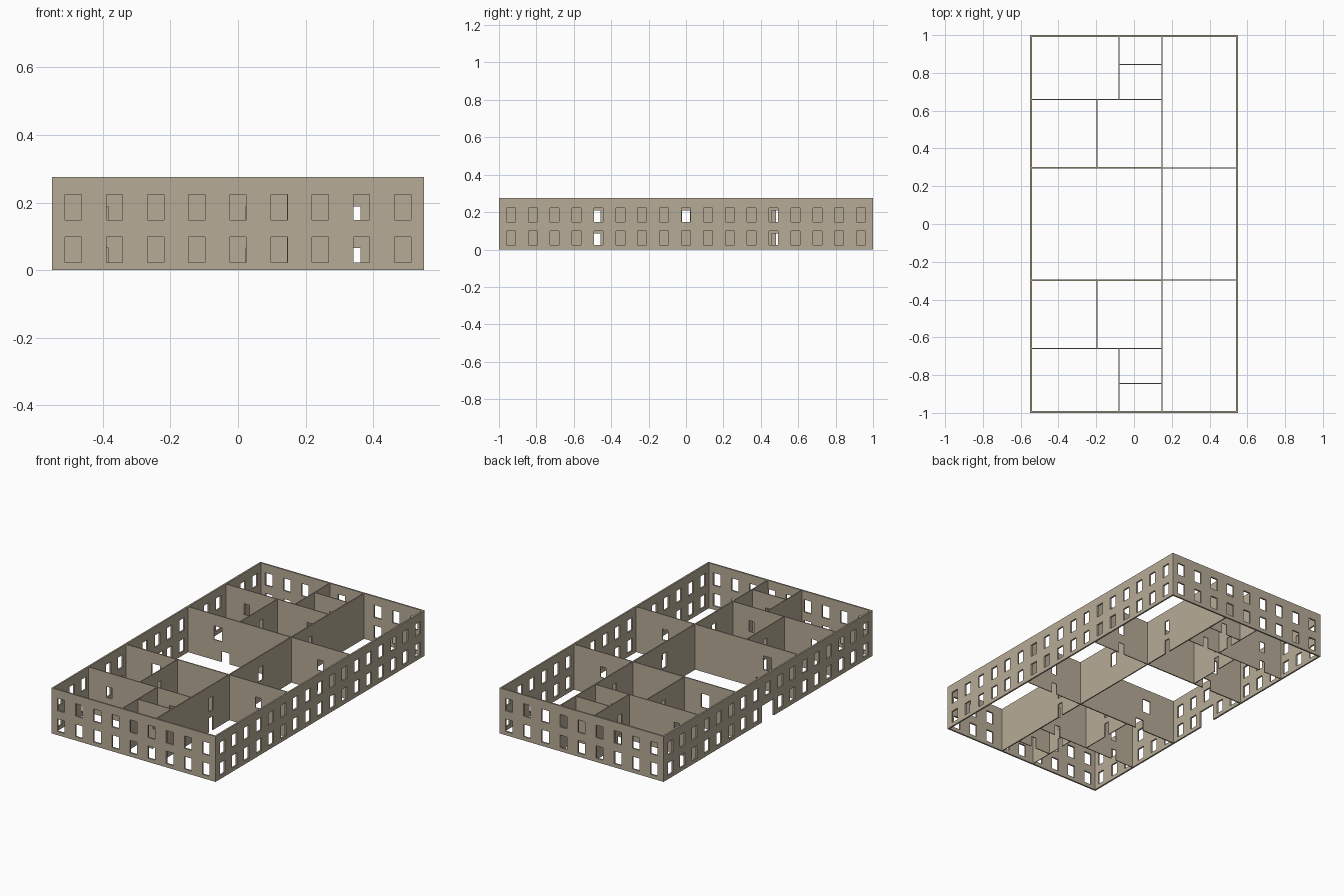
import bpy
import bmesh

cube = bpy.data.objects.get("Cube")
if cube:
    bpy.data.objects.remove(cube)

W, L, H = 0.55, 1.0, 0.275      # half width, half length, wall height
T = 0.01                        # outer wall thickness
FLOOR = 0.123                   # level of the upper storey

stone = bpy.data.materials.new("warm_stone")
stone.use_nodes = True
stone.diffuse_color = (0.47, 0.41, 0.31, 1)
stone.node_tree.nodes["Principled BSDF"].inputs["Base Color"].default_value = stone.diffuse_color


def wall(name, axis, at, start, end, thick, holes):
    """Upright wall along an axis, with rectangular holes (u0, u1, z0, z1)."""
    us = sorted({start, end, *(u for h in holes for u in h[:2])})
    zs = sorted({0, H, *(z for h in holes for z in h[2:])})
    bm = bmesh.new()

    def point(u, z):
        return bm.verts.new((u, at, z) if axis == "x" else (at, u, z))

    grid = [[point(u, z) for z in zs] for u in us]
    for i in range(len(us) - 1):
        for j in range(len(zs) - 1):
            u, z = (us[i] + us[i + 1]) / 2, (zs[j] + zs[j + 1]) / 2
            if not any(a < u < b and c < z < d for a, b, c, d in holes):
                bm.faces.new((grid[i][j], grid[i + 1][j], grid[i + 1][j + 1], grid[i][j + 1]))
    loose = [v for v in bm.verts if not v.link_faces]
    bmesh.ops.delete(bm, geom=loose, context="VERTS")
    mesh = bpy.data.meshes.new(name)
    bm.to_mesh(mesh)
    bm.free()
    mesh.materials.append(stone)
    obj = bpy.data.objects.new(name, mesh)
    bpy.context.collection.objects.link(obj)
    solid = obj.modifiers.new("thickness", "SOLIDIFY")
    solid.thickness = thick
    solid.offset = 0
    return obj


def windows(count, pitch):
    """Two rows of evenly spaced windows."""
    holes = []
    for i in range(count):
        c = (i - (count - 1) / 2) * pitch
        for z in (0.023, 0.148):
            holes.append((c - 0.024, c + 0.024, z, z + 0.075))
    return holes


def door(c, level=0, height=0.065, width=0.035):
    z = level * FLOOR
    return (c - width / 2, c + width / 2, z, z + height)


def doors(c, **size):
    """The same door on both storeys."""
    return [door(c, 0, **size), door(c, 1, **size)]


# Outer walls; the left-hand x wall also has the entrance
for name, side in (("front_wall", -1), ("back_wall", 1)):
    wall(name, "x", side * (L - T / 2), -W + T, W - T, T, windows(9, 0.1217))
side_windows = windows(17, 0.117)
wall("left_wall", "y", W - T / 2, -L, L, T, side_windows)
wall("right_wall", "y", -W + T / 2, -L, L, T, side_windows + [(-0.058, 0.058, 0, 0.1)])

# Long corridor wall
SPINE = 0.148
tall = dict(height=0.085)
wall("spine_wall", "y", SPINE, -L + T, L - T, 0.007,
     doors(-0.475, **tall) + doors(0.475, **tall) + [door(0, 1, 0.087, 0.045)])

# Room partitions, repeated at both ends
for end, s in (("front", -1), ("back", 1)):
    wall(end + "_hall_wall", "x", s * 0.2975, -W + T, SPINE, 0.007,
         [door(-0.29, 0, 0.065, 0.055), door(-0.34, 1, 0.083, 0.055)])
    wall(end + "_wing_wall", "x", s * 0.2975, SPINE, W - T, 0.005, doors(0.345))
    wall(end + "_room_wall", "x", s * 0.658, -W + T, SPINE, 0.005,
         doors(-0.4) + doors(0.02))
    lo, hi = sorted((s * 0.2975, s * 0.658))
    wall(end + "_divider", "y", -0.197, lo, hi, 0.005,
         doors(-0.475 if s < 0 else 0.5, **tall))
    lo, hi = sorted((s * 0.658, s * (L - T)))
    wall(end + "_closet_side", "y", -0.08, lo, hi, 0.005, doors(s * 0.75))
    wall(end + "_closet_wall", "x", s * 0.845, -0.08, SPINE, 0.005, doors(0.04))
